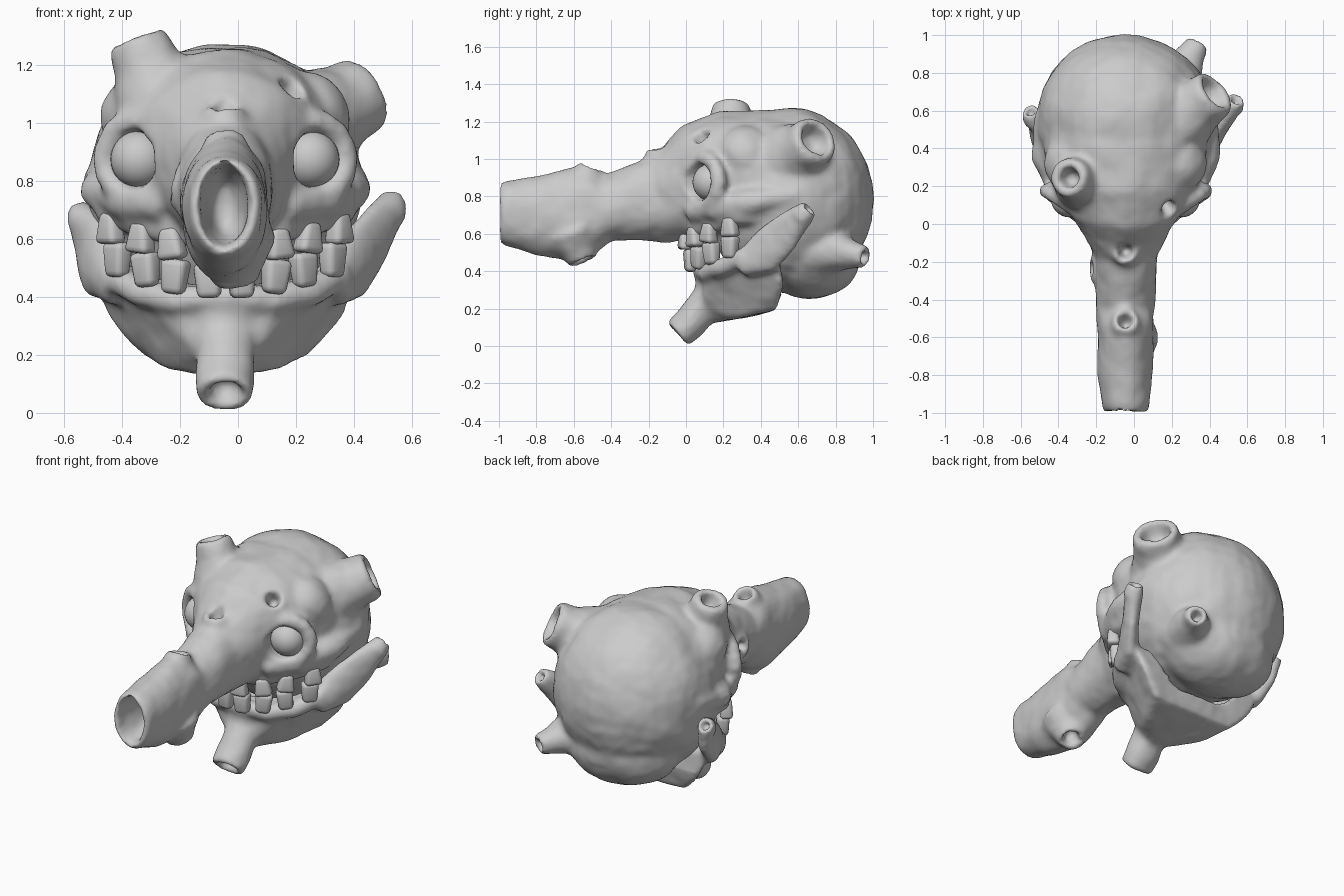
import bpy, bmesh, math
from mathutils import Vector, Matrix, noise

if "Cube" in bpy.data.objects:
    bpy.data.objects.remove(bpy.data.objects["Cube"])

CX = -0.045  # symmetry plane of the head
bone = bpy.data.materials.new("bone_grey")
bone.diffuse_color = (0.6, 0.6, 0.6, 1)
bone.use_nodes = True
bone.node_tree.nodes["Principled BSDF"].inputs["Base Color"].default_value = bone.diffuse_color


def frame(d):
    """Side and up directions across an axis."""
    ref = Vector((0, 0, 1)) if abs(d.z) < 0.8 else Vector((0, 1, 0))
    return ref


def tube(bm, pts, radii, n=24):
    """Closed loft through points; a radius is a number or (side, up)."""
    pts = [Vector(p) for p in pts]
    ref = frame((pts[-1] - pts[0]).normalized())
    rings = []
    for i, p in enumerate(pts):
        d = (pts[min(i + 1, len(pts) - 1)] - pts[max(i - 1, 0)]).normalized()
        side = d.cross(ref).normalized()
        up = side.cross(d)
        r = radii[i] if isinstance(radii[i], tuple) else (radii[i], radii[i])
        rings.append([bm.verts.new(p + side * r[0] * math.cos(a) + up * r[1] * math.sin(a))
                      for a in (2 * math.pi * k / n for k in range(n))])
    faces = [bm.faces.new(rings[0]), bm.faces.new(rings[-1])]
    for a, b in zip(rings, rings[1:]):
        for k in range(n):
            faces.append(bm.faces.new((a[k], a[k - 1], b[k - 1], b[k])))
    bmesh.ops.recalc_face_normals(bm, faces=faces)


def ball(bm, c, r, n=32):
    r = r if isinstance(r, tuple) else (r, r, r)
    bmesh.ops.create_uvsphere(bm, u_segments=n, v_segments=n // 2, radius=1,
                              matrix=Matrix.Translation(c) @ Matrix.Diagonal((*r, 1)))


def horn(bm, dents, tip, d, length, r, hole=0.6, flare=1.9, depth=0.08):
    """Flared hollow stump ending at tip and pointing along d."""
    tip, d = Vector(tip), Vector(d).normalized()
    tube(bm, [tip - d * length * f for f in (1, 0.6, 0.25, -0.04)],
         [r * (1 + (flare - 1) * f) for f in (1, 0.55, 0.16, 0)])
    dents.append((tip, d, r * hole, r * hole, depth))


def make(bm, name):
    me = bpy.data.meshes.new(name)
    bm.to_mesh(me)
    bm.free()
    me.materials.append(bone)
    ob = bpy.data.objects.new(name, me)
    bpy.context.collection.objects.link(ob)
    return ob


def fuse(ob, voxel, rounds):
    """Merge overlapping parts into one skin and soften it."""
    m = ob.modifiers.new("fuse", 'REMESH')
    m.mode, m.voxel_size = 'VOXEL', voxel
    m = ob.modifiers.new("soften", 'SMOOTH')
    m.factor, m.iterations = 0.5, rounds
    dg = bpy.context.evaluated_depsgraph_get()
    me = bpy.data.meshes.new_from_object(ob.evaluated_get(dg))
    ob.modifiers.clear()
    ob.data = me


def sculpt(bm, dents, name, voxel, bump):
    """Fuse the parts, press in the hollows, then roughen."""
    ob = make(bm, name)
    fuse(ob, voxel, 7)
    for c, d, rs, ru, depth in dents:
        c, d = Vector(c), Vector(d).normalized()
        side = d.cross(frame(d)).normalized()
        up = side.cross(d)
        for v in ob.data.vertices:
            q = v.co - c
            t = q.dot(d)
            rho = (q.dot(side) / rs) ** 2 + (q.dot(up) / ru) ** 2
            if rho < 1 and -depth < t < 0.2:
                v.co += d * (min(t, -depth * (1 - rho * rho)) - t)
    fuse(ob, voxel, 3)
    me = ob.data
    shift = [v.normal * bump * (noise.noise(v.co * 7) + 0.3 * noise.noise(v.co * 16))
             for v in me.vertices]
    for v, s in zip(me.vertices, shift):
        v.co += s
    me.materials.clear()
    me.materials.append(bone)
    me.shade_smooth()


# Skull: cranium, face and long snout
skull, dents = bmesh.new(), []
ball(skull, (CX, 0.55, 0.78), (0.475, 0.455, 0.495))
ball(skull, (CX, 0.67, 0.50), (0.36, 0.27, 0.25))
stations = [(-1, .715, .115, .16), (-.96, .715, .13, .175), (-.8, .70, .145, .21),
            (-.6, .70, .15, .25), (-.5, .73, .155, .22), (-.43, .735, .158, .17),
            (-.3, .76, .165, .20), (-.15, .78, .175, .235), (0, .835, .25, .275),
            (.1, .885, .32, .315), (.2, .915, .38, .335), (.35, .91, .43, .362),
            (.52, .86, .44, .40)]
tube(skull, [(CX, s[0], s[1]) for s in stations], [s[2:] for s in stations], 32)
dents.append(((CX, -.99, .715), (0, -1, 0), .085, .145, .24))

# Temples, cheekbones, eyelids, gums and eye sockets
for s in (-1, 1):
    def side(dx, y, z):
        return (CX + s * dx, y, z)
    ball(skull, side(.27, .32, 1.02), .16)
    tube(skull, [side(.2, .03, .72), side(.34, .16, .73), side(.43, .36, .77), side(.43, .6, .82)],
         [.06, .07, .075, .05])
    for k in range(16):
        a = math.pi * k / 8
        ball(skull, side(.305 + .115 * math.cos(a), .10 + .075 * math.cos(a),
                         .875 + .13 * math.sin(a)), .045, 12)
    tube(skull, [side(0, .04, .62), side(.17, .07, .63), side(.3, .17, .66), side(.4, .29, .7),
                 side(.4, .42, .7)], [.055, .055, .055, .055, .05])
    dents.append((side(.305, .09, .875), (s * .35, -1, 0), .09, .10, .10))

# Hollow stumps on the skull
for h in [((-.345, .245, 1.28), (-.35, .08, .9), .34, .10, .55, 2.1),
          ((.42, .69, 1.1), (.65, .5, .38), .36, .13, .68, 1.8),
          ((.335, .955, .475), (.45, .8, -.15), .28, .058, .6, 2.7),
          ((.185, .085, 1.12), (.4, -.5, .75), .16, .065, .65),
          ((CX, -.145, 1.045), (0, -.02, 1), .22, .07, .55, 2.1),
          ((CX, -.51, .955), (0, .35, .9), .14, .07, .6),
          ((-.225, -.24, .78), (-.95, 0, .1), .1, .06, .6),
          ((0, -.55, .455), (.1, .35, -.9), .16, .08, .6)]:
    horn(skull, dents, *h)
sculpt(skull, dents, "skull", 0.015, 0.009)

# Lower jaw: scooped basin, rising arms and chin stump
jaw, dents = bmesh.new(), []
half = [(0, .06, .41), (.2, .10, .41), (.33, .19, .45), (.43, .34, .5), (.46, .5, .47),
        (.1, .09, .2), (.28, .48, .19), (.2, .3, .15), (.02, .12, .12), (.41, .52, .33)]
vs = [jaw.verts.new((CX + s * (x + .001), y, z)) for s in (-1, 1) for x, y, z in half]
bmesh.ops.convex_hull(jaw, input=vs)
bmesh.ops.delete(jaw, geom=[v for v in jaw.verts if not v.link_faces], context='VERTS')
bmesh.ops.recalc_face_normals(jaw, faces=jaw.faces)
dents.append(((CX, .43, .56), (0, 0, 1), .35, .30, .28))
for s, tip in ((-1, (-.55, .60, .70)), (1, (.54, .66, .735))):
    tube(jaw, [(CX + s * .36, .3, .43), (CX + s * .435, .42, .5),
               (CX * .5 + s * .485, .52, .6), tip],
         [.07, (.055, .12), (.05, .11), .048])
    horn(jaw, dents, tip, (s * .2, .65, .6), .08, .048, .6, 1.2, .05)
    tube(jaw, [(CX + s * x, y, z) for x, y, z in
               ((0, .08, .40), (.17, .11, .39), (.3, .19, .42), (.4, .32, .48))],
         [.045, .05, .05, .05])
tube(jaw, [(CX, .12, .42), (CX, .12, .3), (CX, .08, .2), (CX, .02, .12), (CX, -.045, .06)],
     [(.13, .06), (.105, .07), (.105, .09), (.105, .09), (.098, .085)])
dents.append(((CX, -.045, .065), (0, -.75, -.6), .06, .05, .07))
sculpt(jaw, dents, "lower_jaw", 0.014, 0.007)

# Eyeballs
for s, word in ((-1, "left"), (1, "right")):
    bm = bmesh.new()
    ball(bm, (CX + s * .295, .135, .875), .1)
    make(bm, word + "_eye").data.shade_smooth()


# Teeth: rounded blocks spaced around the dental arch
def tooth(name, dx, y0, z, w, h, top, i):
    bm = bmesh.new()
    bmesh.ops.create_cube(bm, size=1)
    for v in bm.verts:
        if v.co.z > 0 and top or v.co.z < 0 and not top:
            v.co.x *= 0.65 if top else 0.8
            v.co.y *= 0.8
    y = y0 + 0.25 * (dx / 0.4) ** 2
    turn = math.atan(2 * 0.25 * dx / 0.16)
    bmesh.ops.transform(bm, verts=bm.verts, matrix=Matrix.Translation((CX + dx, y, z))
                        @ Matrix.Rotation(turn, 4, 'Z')
                        @ Matrix.Rotation(0.12 * math.sin(i * 2.3), 4, 'Y')
                        @ Matrix.Diagonal((w, 0.075, h, 1)))
    bmesh.ops.bevel(bm, geom=bm.edges[:], offset=0.022, segments=3, profile=0.5,
                    affect='EDGES', clamp_overlap=True)
    make(bm, name).data.shade_smooth()


for i, dx in enumerate((-.395, -.29, -.185, -.06, .06, .185, .29, .395)):
    k = (dx / 0.4) ** 2
    tooth(f"upper_tooth_{i + 1}", dx, -.01, .57 + .07 * k, .105, .11, True, i)
    tooth(f"lower_tooth_{i + 1}", dx * .94, .02, .455 + .075 * k, .10, .12, False, i + 4)
